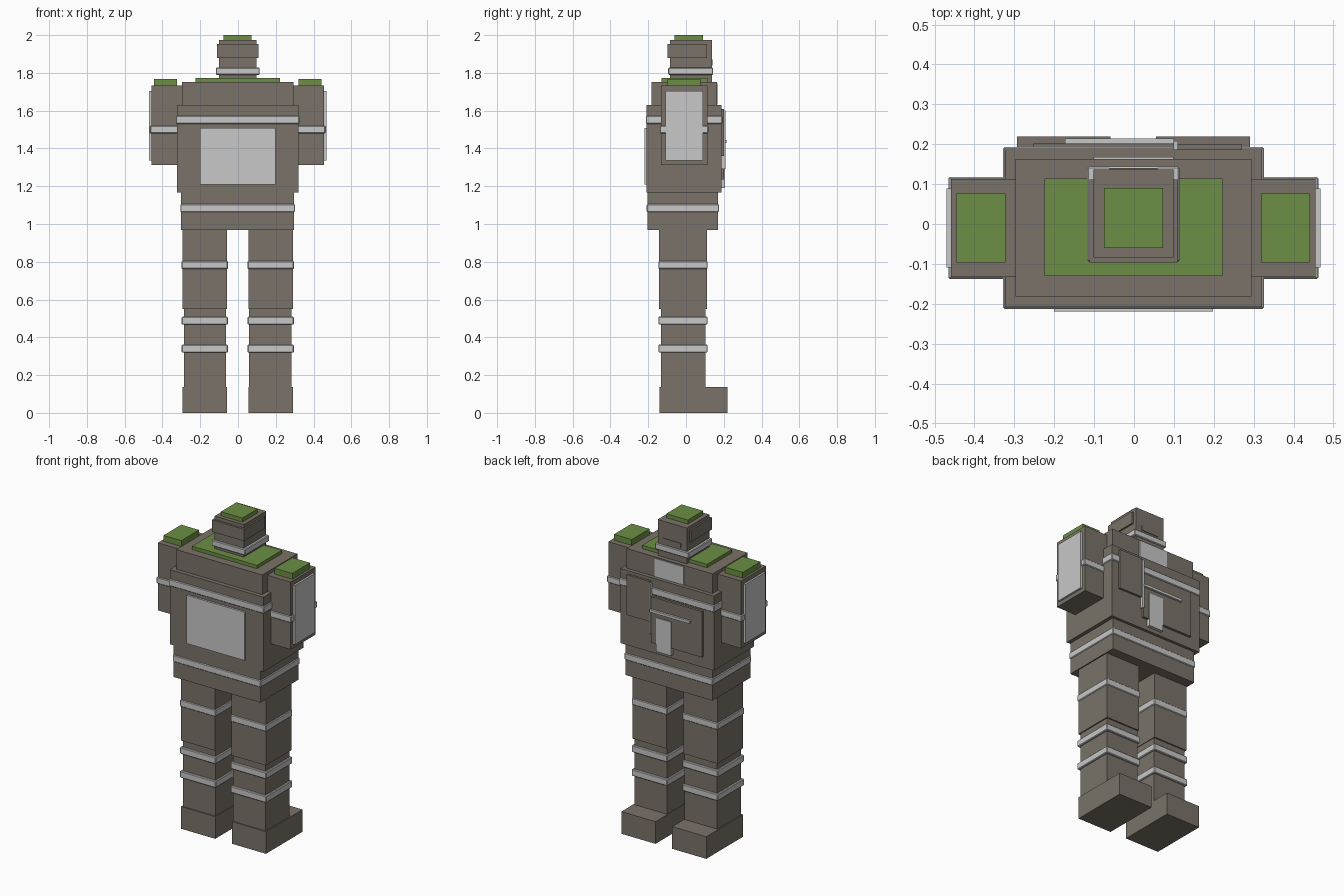
import bpy

OFF = -0.0015  # tiny sideways shift of the whole figure


def material(name, rgb):
    m = bpy.data.materials.new(name)
    m.diffuse_color = (*rgb, 1.0)
    return m


BROWN = material("stone brown", (0.195, 0.171, 0.138))
GREY = material("light grey", (0.578, 0.578, 0.578))
GREEN = material("moss green", (0.150, 0.275, 0.058))


def box(name, x, y, z, mat, bevel=0.0):
    """Box from (min, max) ranges on each axis."""
    centre = [(r[0] + r[1]) / 2 for r in (x, y, z)]
    bpy.ops.mesh.primitive_cube_add(size=1, location=(centre[0] + OFF, centre[1], centre[2]))
    ob = bpy.context.object
    ob.name = name
    ob.scale = [r[1] - r[0] for r in (x, y, z)]
    bpy.ops.object.transform_apply(location=False, rotation=False, scale=True)
    ob.data.materials.append(mat)
    if bevel:
        b = ob.modifiers.new("bevel", 'BEVEL')
        b.width = bevel
        b.segments = 1
    return ob


def mid(half):
    return (-half, half)


def pair(name, x, y, z, mat, bevel=0.0):
    """The same box on both sides of the body."""
    box("right_" + name, x, y, z, mat, bevel)
    box("left_" + name, (-x[1], -x[0]), y, z, mat, bevel)


# Legs and feet (toes point to +y)
pair("foot", (0.057, 0.292), (-0.14, 0.22), (0, 0.138), BROWN)
pair("shin", (0.061, 0.285), (-0.133, 0.102), (0.138, 0.55), BROWN)
pair("thigh", (0.057, 0.292), (-0.142, 0.110), (0.55, 0.967), BROWN)
for i, z in enumerate((0.34, 0.488, 0.783)):
    pair(f"leg_band_{i}", (0.052, 0.297), (-0.146, 0.114), (z - 0.021, z + 0.021), GREY, 0.004)

# Hips
box("hips", mid(0.299), (-0.204, 0.170), (0.967, 1.166), BROWN)
box("hip_band", mid(0.304), (-0.208, 0.175), (1.063, 1.105), GREY, 0.004)

# Torso
box("torso", mid(0.322), (-0.208, 0.187), (1.166, 1.63), BROWN)
box("chest_band", mid(0.327), (-0.213, 0.193), (1.53, 1.573), GREY, 0.004)
box("upper_torso", mid(0.296), (-0.182, 0.163), (1.63, 1.752), BROWN)
box("collar_moss", mid(0.223), (-0.131, 0.114), (1.75, 1.773), GREEN)
box("throat_plate", mid(0.1), (0.16, 0.168), (1.632, 1.745), GREY)
box("rear_panel", mid(0.199), (-0.22, -0.205), (1.208, 1.508), GREY)

# Chest armour and its trim on the +y side
box("upper_chest_plate", (0.11, 0.272), (0.18, 0.2), (1.36, 1.61), BROWN)
box("lower_chest_plate", (-0.25, 0.1), (0.18, 0.202), (1.235, 1.52), BROWN)
box("chest_upright_trim", (0.1, 0.112), (0.18, 0.208), (1.29, 1.60), GREY)
box("chest_cross_trim", (-0.172, 0.102), (0.19, 0.215), (1.428, 1.444), GREY)
box("chest_centre_plate", (-0.04, 0.062), (0.18, 0.207), (1.19, 1.40), GREY)

# Arms
pair("arm", (0.29, 0.457), (-0.133, 0.113), (1.312, 1.732), BROWN)
pair("arm_band", (0.29, 0.464), (-0.138, 0.118), (1.48, 1.52), GREY, 0.004)
pair("arm_plate", (0.45, 0.469), (-0.109, 0.089), (1.337, 1.704), GREY)
pair("shoulder_moss", (0.321, 0.443), (-0.097, 0.077), (1.73, 1.768), GREEN)

# Head
box("head", mid(0.1), (-0.084, 0.137), (1.75, 1.975), BROWN)
box("helmet_rim", mid(0.11), (-0.097, 0.112), (1.88, 1.954), BROWN)
box("face_plate", mid(0.06), (0.13, 0.141), (1.84, 1.87), BROWN)
box("neck_band", mid(0.116), (-0.094, 0.144), (1.79, 1.828), GREY, 0.004)
box("head_moss", mid(0.074), (-0.06, 0.09), (1.973, 2.0), GREEN)
